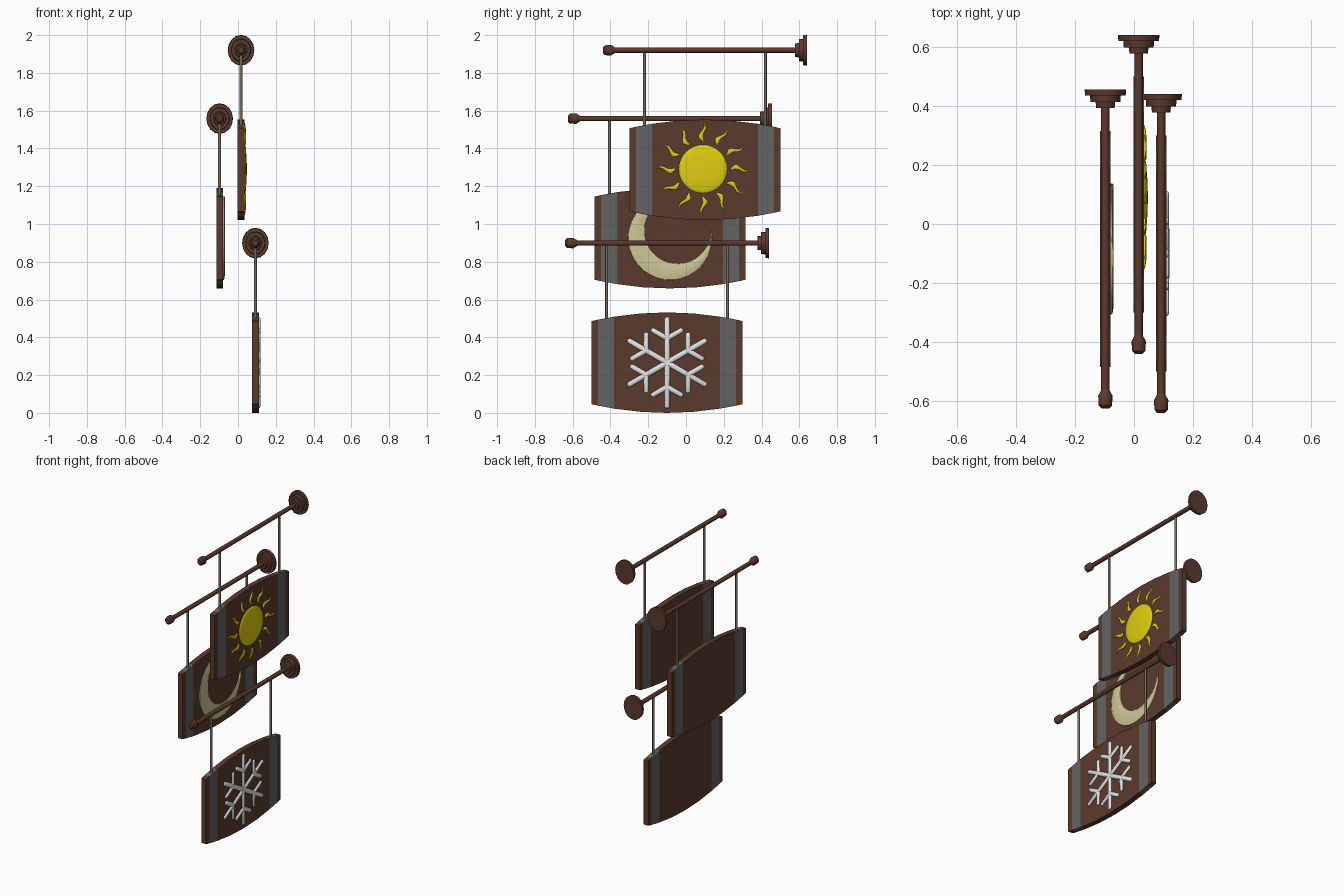
import bpy, bmesh, math
from mathutils import Matrix, Vector

if "Cube" in bpy.data.objects:
    bpy.data.objects.remove(bpy.data.objects["Cube"])


def material(name, col):
    m = bpy.data.materials.new(name)
    m.diffuse_color = (*col, 1)
    m.use_nodes = True
    m.node_tree.nodes["Principled BSDF"].inputs["Base Color"].default_value = m.diffuse_color
    return m


WOOD = material("dark wood", (0.105, 0.042, 0.027))
STRAP = material("grey strap", (0.125, 0.125, 0.125))
HANGER = material("dull metal", (0.20, 0.14, 0.11))
YELLOW = material("sun yellow", (0.75, 0.62, 0.005))
CREAM = material("moon cream", (0.62, 0.57, 0.31))
WHITE = material("snow white", (0.77, 0.77, 0.77))


def finish(bm, name, mats, loc, smooth=None):
    bmesh.ops.recalc_face_normals(bm, faces=bm.faces)
    me = bpy.data.meshes.new(name)
    bm.to_mesh(me)
    bm.free()
    ob = bpy.data.objects.new(name, me)
    bpy.context.collection.objects.link(ob)
    ob.location = loc
    for m in mats:
        me.materials.append(m)
    if smooth:
        bpy.ops.object.select_all(action='DESELECT')
        ob.select_set(True)
        bpy.context.view_layer.objects.active = ob
        bpy.ops.object.shade_smooth_by_angle(angle=math.radians(smooth))
    return ob


def lathe(name, profile, mat, loc, xs=1.0, sides=16):
    """Turn a (y, radius) profile around the y axis; xs narrows it in x."""
    bm = bmesh.new()
    rings = []
    for y, r in profile:
        angs = [2 * math.pi * i / sides for i in range(sides)]
        rings.append([bm.verts.new((r * xs * math.cos(a), y, r * math.sin(a))) for a in angs])
    for p, q in zip(rings, rings[1:]):
        for i in range(sides):
            j = (i + 1) % sides
            bm.faces.new((p[i], p[j], q[j], q[i]))
    bm.faces.new(rings[0])
    bm.faces.new(rings[-1])
    return finish(bm, name, [mat], loc, 35)


def relief_strip(bm, lefts, rights, h):
    """Raised rounded strip between two (y, z) edge lines, standing on x = 0."""
    section = [(0, -0.3), (0.02, 0.55), (0.18, 0.85), (0.5, 1), (0.82, 0.85), (0.98, 0.55), (1, -0.3)]
    rows = []
    for a, b in zip(lefts, rights):
        k = h * min(1, 0.15 + (b - a).length / 0.02)
        row = []
        for f, e in section:
            p = a.lerp(b, f)
            row.append(bm.verts.new((k * e, p.x, p.y)))
        rows.append(row)
    for p, q in zip(rows, rows[1:]):
        for i in range(len(section) - 1):
            bm.faces.new((p[i], p[i + 1], q[i + 1], q[i]))
    bmesh.ops.remove_doubles(bm, verts=bm.verts, dist=0.0002)


T = 0.018  # half thickness of a board


def board(name, loc):
    us = [-0.4, -0.365, -0.28, -0.14, 0, 0.14, 0.28, 0.365, 0.4]
    bm = bmesh.new()
    rows = []
    for u in us:
        h = 0.266 - 0.046 * (u / 0.4) ** 2
        rows.append([bm.verts.new((x, u, z)) for x, z in ((-T, -h), (T, -h), (T, h), (-T, h))])
    for k, (p, q) in enumerate(zip(rows, rows[1:])):
        for i in range(4):
            f = bm.faces.new((p[i], p[(i + 1) % 4], q[(i + 1) % 4], q[i]))
            f.material_index = 1 if k in (1, 6) else 0   # grey straps
    bm.faces.new(rows[0])
    bm.faces.new(rows[-1])
    finish(bm, name, [WOOD, STRAP], loc)


def sign(kind, x, y, z):
    """Board, two hangers, rod with finial and stepped wall rosette."""
    rod = z + 0.633
    board(kind + "_board", (x, y, z))
    lathe(kind + "_rod", [(-0.49, 0.014), (0.5, 0.014)], WOOD, (x, y, rod))
    lathe(kind + "_finial", [(-0.54, 0.015), (-0.53, 0.026), (-0.497, 0.028), (-0.475, 0.014)],
          WOOD, (x, y, rod), 0.87)
    lathe(kind + "_rosette", [(0.478, 0.036), (0.498, 0.038), (0.498, 0.058), (0.52, 0.06),
                              (0.52, 0.079), (0.54, 0.081)], WOOD, (x, y, rod), 0.87)
    for side in (-1, 1):
        bm = bmesh.new()
        bmesh.ops.create_cone(bm, cap_ends=True, segments=10, radius1=0.008, radius2=0.008, depth=0.41)
        finish(bm, kind + "_hanger", [HANGER], (x, y + side * 0.32, rod - 0.205), 40)


SUN, MOON, SNOW = (0.016, 0.10, 1.287), (-0.097, -0.085, 0.925), (0.092, -0.10, 0.266)
sign("sun", *SUN)
sign("moon", *MOON)
sign("snow", *SNOW)

# Sun: flattened dome and twelve wavy rays
sun_loc = (SUN[0] + T, SUN[1] - 0.01, SUN[2] + 0.004)
bm = bmesh.new()
bmesh.ops.create_uvsphere(bm, u_segments=32, v_segments=16, radius=0.128,
                          matrix=Matrix.Diagonal((0.1, 1, 1, 1)) @ Matrix.Rotation(math.pi / 2, 4, 'Y'))
finish(bm, "sun_disc", [YELLOW], sun_loc, 60)

bm = bmesh.new()
for k in range(12):
    rot = Matrix.Rotation(math.radians(30 * k), 2)
    lefts, rights = [], []
    for i in range(11):
        t = i / 10
        r = 0.148 + 0.097 * t
        mid = 0.011 * math.sin(2 * math.pi * t * 0.95)
        w = 0.015 * (1 - t) ** 0.7 * min(1, 0.35 + 3 * t)
        lefts.append(rot @ Vector((r, mid - w)))
        rights.append(rot @ Vector((r, mid + w)))
    relief_strip(bm, lefts, rights, 0.009)
finish(bm, "sun_rays", [YELLOW], sun_loc, 40)

# Moon: crescent between two arcs, opening to the upper right
R, r, d = 0.222, 0.176, 0.042 * math.sqrt(2)
ca = (R * R + d * d - r * r) / (2 * R * d)          # tip angle on the outer circle
tip = math.acos(ca)
itip = math.atan2(R * math.sin(tip), R * ca - d)    # same tip on the inner circle
rot = Matrix.Rotation(math.pi / 4, 2)
outer, inner = [], []
for i in range(41):
    t = i / 40
    a = tip + (2 * math.pi - 2 * tip) * t
    b = itip + (2 * math.pi - 2 * itip) * t
    outer.append(rot @ Vector((R * math.cos(a), R * math.sin(a))))
    inner.append(rot @ Vector((d + r * math.cos(b), r * math.sin(b))))
bm = bmesh.new()
relief_strip(bm, outer, inner, 0.010)
finish(bm, "crescent_moon", [CREAM], (MOON[0] + T, MOON[1], MOON[2]), 40)

# Snowflake: six arms with two twigs each, made from flattened capsules
bm = bmesh.new()


def capsule(y, z, angle, length, rad):
    vs = bmesh.ops.create_uvsphere(bm, u_segments=12, v_segments=8, radius=rad)["verts"]
    for v in vs:
        if v.co.z > 0.0001:
            v.co.z += length
    m = (Matrix.Translation((0, y, z)) @ Matrix.Diagonal((0.65, 1, 1, 1))
         @ Matrix.Rotation(angle, 4, 'X'))
    bmesh.ops.transform(bm, matrix=m, verts=vs)


for k in range(6):
    a = math.radians(60 * k)
    capsule(0, 0, a, 0.227, 0.015)
    for s in (-1, 1):
        capsule(-0.128 * math.sin(a), 0.128 * math.cos(a), a + s * math.radians(60), 0.083, 0.014)
finish(bm, "snowflake", [WHITE], (SNOW[0] + T, SNOW[1], SNOW[2]), 60)
